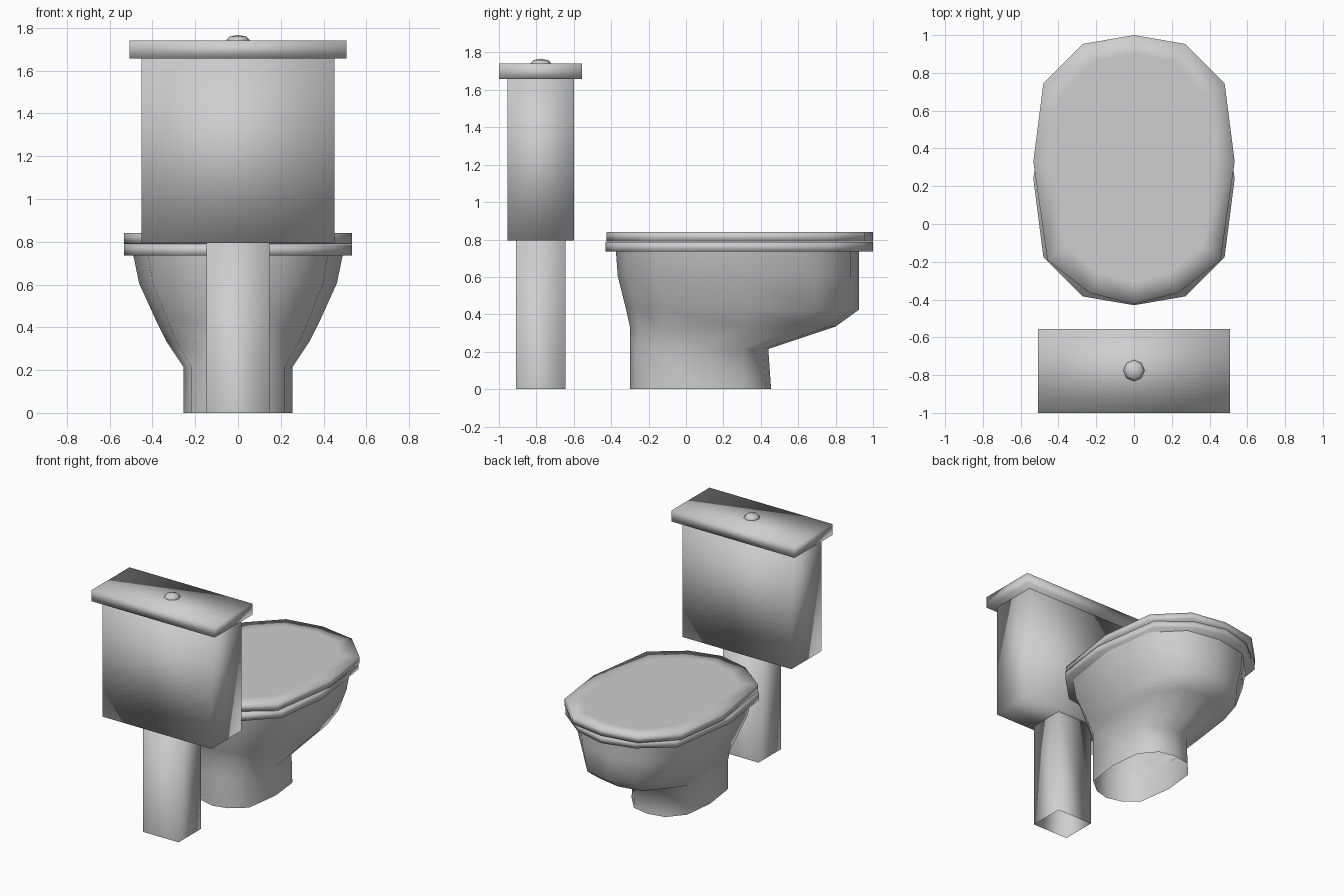
import bpy, bmesh
from mathutils import Matrix, Vector

cube = bpy.data.objects.get("Cube")
if cube:
    bpy.data.objects.remove(cube, do_unlink=True)

# One glazed ceramic colour for everything
ceramic = bpy.data.materials.new("light_grey_ceramic")
ceramic.use_nodes = True
GREY = (0.62, 0.62, 0.62, 1)
ceramic.diffuse_color = GREY
for n in ceramic.node_tree.nodes:
    if n.type == 'BSDF_PRINCIPLED':
        n.inputs["Base Color"].default_value = GREY


def finish(bm, name):
    bmesh.ops.recalc_face_normals(bm, faces=bm.faces)
    for f in bm.faces:
        f.smooth = True
    me = bpy.data.meshes.new(name)
    bm.to_mesh(me)
    bm.free()
    me.materials.append(ceramic)
    ob = bpy.data.objects.new(name, me)
    bpy.context.collection.objects.link(ob)
    return ob


def box(name, lo, hi, open_bottom=False):
    bm = bmesh.new()
    lo, hi = Vector(lo), Vector(hi)
    mat = Matrix.Translation((lo + hi) / 2) @ Matrix.Diagonal((*(hi - lo), 1))
    bmesh.ops.create_cube(bm, size=1, matrix=mat)
    if open_bottom:
        bottom = min(bm.faces, key=lambda f: f.calc_center_median().z)
        bmesh.ops.delete(bm, geom=[bottom], context='FACES_ONLY')
    return finish(bm, name)


# Half of a twelve-sided egg outline: width and length factors
HALF = [(0, 1), (.51, .93), (.9, .62), (1, 0), (.86, -.69), (.44, -.92), (0, -1)]


def egg(z, y_front, y_back, y_wide, half_width, flip=False):
    """Twelve points around; y_wide is where the outline is widest."""
    half = [(x, -y) for x, y in reversed(HALF)] if flip else HALF
    loop = half + [(-x, y) for x, y in reversed(half[1:-1])]
    return [(x * half_width,
             y_wide + y * ((y_back - y_wide) if y > 0 else (y_wide - y_front)), z)
            for x, y in loop]


def loft(name, rings, cap_start=False, cap_end=False):
    bm = bmesh.new()
    loops = [[bm.verts.new(p) for p in r] for r in rings]
    for a, b in zip(loops, loops[1:]):
        for i in range(len(a)):
            j = (i + 1) % len(a)
            bm.faces.new((a[i], a[j], b[j], b[i]))
    if cap_start:
        bm.faces.new(loops[0])
    if cap_end:
        bm.faces.new(loops[-1])
    return finish(bm, name)


# Bowl: straight foot, then an overhang flaring up to the rim
loft("bowl", [
    egg(0, -.30, .455, .08, .255),
    egg(.215, -.30, .44, .08, .255),
    egg(.335, -.30, .80, .33, .335),
    egg(.425, -.32, .925, .33, .38),
    egg(.605, -.365, .925, .30, .462),
    egg(.74, -.375, .925, .30, .49),
])

# Seat slab, its narrow end turned to the back
seat = dict(y_front=-.43, y_back=1.0, y_wide=.24, half_width=.533, flip=True)
loft("seat", [egg(.735, **seat), egg(.786, **seat)], True, True)

# Lid slab with a flat inset panel on top
lid = dict(y_front=-.425, y_back=1.0, y_wide=.33, half_width=.533)
loft("seat_lid", [egg(.79, **lid), egg(.84, **lid),
                  egg(.84, -.31, .90, .32, .42)], True, True)

# Tank on its post
box("tank_post", (-.147, -.91, 0), (.147, -.645, .8), open_bottom=True)
box("tank", (-.45, -.955, .795), (.45, -.6, 1.66))
box("tank_lid", (-.507, -1, 1.657), (.507, -.555, 1.74))

# Flush button
bm = bmesh.new()
bmesh.ops.create_uvsphere(
    bm, u_segments=8, v_segments=4, radius=.058,
    matrix=Matrix.Translation((0, -.776, 1.738)) @ Matrix.Diagonal((1, 1, .5, 1)))
finish(bm, "flush_button")
